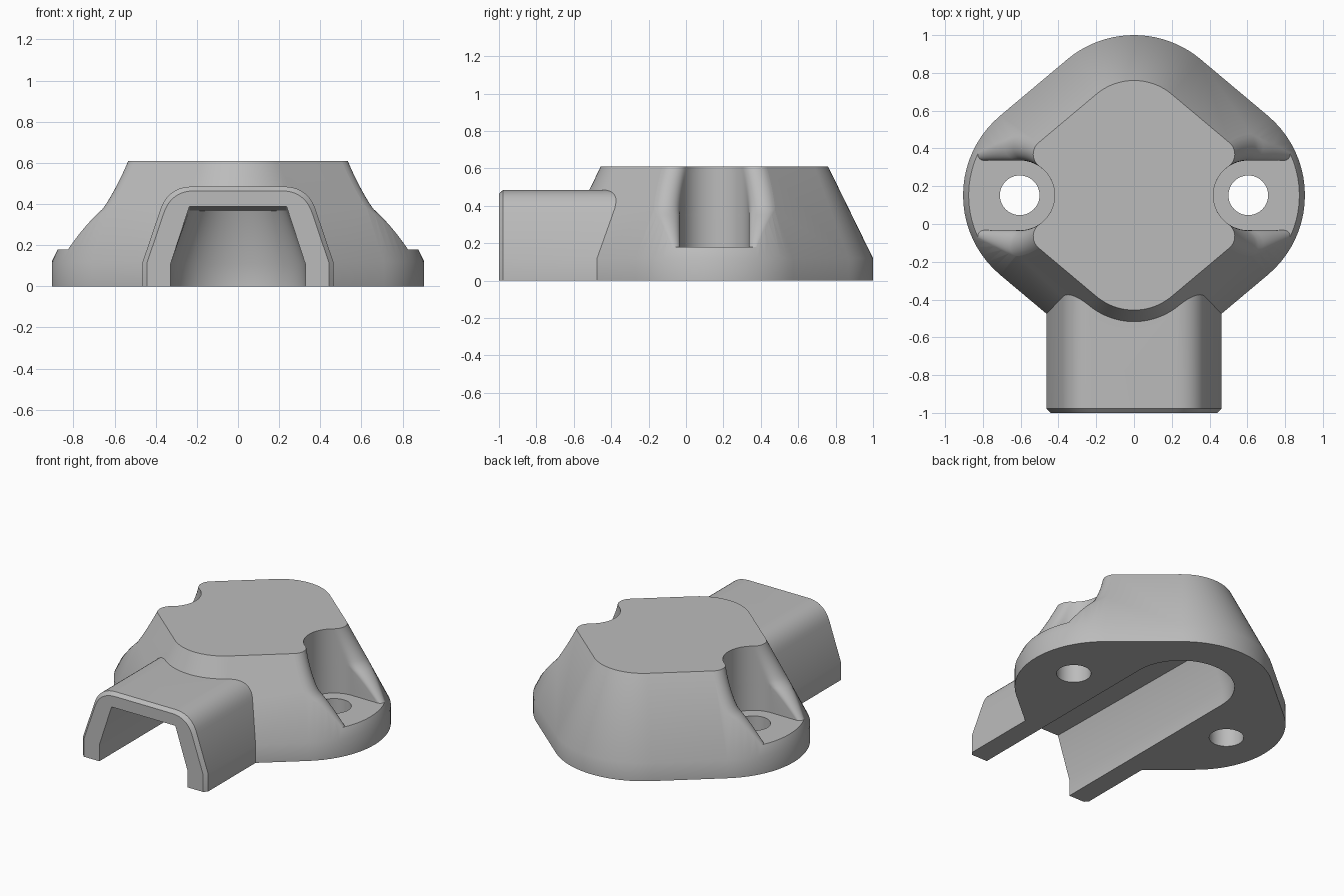
import bpy, bmesh
from math import sin, cos, pi, atan2, hypot, radians

if "Cube" in bpy.data.objects:
    bpy.data.objects.remove(bpy.data.objects["Cube"])

CY = 0.152                        # centre of the body in y
SIDE, END = 0.355, 0.298          # rhombus half diagonals
CORNER, SLOPE = 0.55, 0.49        # corner radius and inward slope of the walls
RIM, LEDGE, TOP = 0.12, 0.18, 0.61
HOLE_X, SLOT = 0.605, 0.185
TILT = radians(50)                # direction of the straight wall normals

grey = bpy.data.materials.new("plain_grey")
grey.use_nodes = True
grey.diffuse_color = (0.5, 0.5, 0.5, 1)
grey.node_tree.nodes["Principled BSDF"].inputs["Base Color"].default_value = (0.5, 0.5, 0.5, 1)


def loft(name, rings):
    """Closed solid through rings that have equal point counts."""
    bm = bmesh.new()
    loops = [[bm.verts.new(p) for p in ring] for ring in rings]
    n = len(loops[0])
    for a, b in zip(loops, loops[1:]):
        for i in range(n):
            j = (i + 1) % n
            bm.faces.new((a[i], a[j], b[j], b[i]))
    bm.faces.new(loops[0][::-1])
    bm.faces.new(loops[-1])
    bmesh.ops.remove_doubles(bm, verts=bm.verts, dist=1e-5)
    bmesh.ops.recalc_face_normals(bm, faces=bm.faces)
    mesh = bpy.data.meshes.new(name)
    bm.to_mesh(mesh)
    bm.free()
    mesh.materials.append(grey)
    obj = bpy.data.objects.new(name, mesh)
    bpy.context.collection.objects.link(obj)
    return obj


def radius_at(z):
    return CORNER - SLOPE * max(0, z - RIM)


def body_ring(z, steps=20):
    r, pts = radius_at(z), []
    corners = ((SIDE, 0, -TILT, TILT), (0, END, TILT, pi - TILT),
               (-SIDE, 0, pi - TILT, pi + TILT), (0, -END, pi + TILT, 2 * pi - TILT))
    for cx, cy, a0, a1 in corners:
        for i in range(steps + 1):
            a = a0 + (a1 - a0) * i / steps
            pts.append((cx + r * cos(a), CY + cy + r * sin(a), z))
    return pts


def scallop_ring(z, side):
    """Slot around a screw hole whose mouth flares into the body wall."""
    f = 0.03 + 0.05 * min(1, (z - LEDGE) / 0.2)
    r = radius_at(z) - f

    def centre(s):
        a, t = min(s, TILT), max(0, s - TILT)
        return SIDE + r * cos(a) - t * sin(a), r * sin(a) + t * cos(a), a

    lo, hi = 0, 1.4
    for _ in range(40):
        mid = (lo + hi) / 2
        x, y, a = centre(mid)
        if hypot(min(0, x - HOLE_X), y) < SLOT + f:
            lo = mid
        else:
            hi = mid
    x, y, a = centre(lo)
    turn = atan2(-y, max(0, HOLE_X - x))
    half = [(x + (f + 0.5) * cos(a), y + (f + 0.5) * sin(a))]
    for i in range(13):
        b = a + (turn - a) * i / 12
        half.append((x + f * cos(b), y + f * sin(b)))
    start = turn + pi
    for i in range(17):
        b = start + (pi - start) * i / 16
        half.append((HOLE_X + SLOT * cos(b), SLOT * sin(b)))
    full = half + [(px, -py) for px, py in half[-2::-1]]
    return [(side * px, CY + py, z) for px, py in full]


def tube_ring(y, sx=1, sz=1):
    half = [(0.463, 0), (0.463, 0.12)]
    p, q, s = (0.38, 0.365), (0.343, 0.485), (0.22, 0.485)
    for i in range(11):           # rounded shoulder
        t = i / 10
        half.append(tuple((1 - t) ** 2 * p[k] + 2 * t * (1 - t) * q[k] + t * t * s[k] for k in (0, 1)))
    full = half + [(-x, z) for x, z in half[::-1]]
    return [(x * sx, y, z * sz) for x, z in full]


def tunnel_ring(w, height, fall=0):
    """U-shaped outline, open at the front and round at the back."""
    pts = [(w, -1.1)] + [(w * cos(pi * i / 32), 0.44 + w * sin(pi * i / 32)) for i in range(33)] + [(-w, -1.1)]
    return [(x, y, height - fall * (y + 1)) for x, y in pts]


def hole_ring(x, z):
    return [(x + 0.105 * cos(pi * i / 24), CY + 0.105 * sin(pi * i / 24), z) for i in range(48)]


# Tapered body and the channel housing joined to it
body = loft("tapered_cover", [body_ring(z) for z in (0, RIM, TOP)])
helpers = [(loft("channel_housing", [tube_ring(-1, 0.955, 0.957), tube_ring(-0.978), tube_ring(-0.25)]), "UNION")]

# Cutters for scallops, screw holes and the cable channel
levels = [LEDGE + (TOP + 0.01 - LEDGE) * i / 18 for i in range(19)]
for side in (1, -1):
    helpers.append((loft("scallop_cutter", [scallop_ring(z, side) for z in levels]), "DIFFERENCE"))
    helpers.append((loft("hole_cutter", [hole_ring(side * HOLE_X, z) for z in (-0.1, 0.5)]), "DIFFERENCE"))
tunnel = [tunnel_ring(0.327, -0.1), tunnel_ring(0.327, 0.11), tunnel_ring(0.236, 0.388, 0.013)]
helpers.append((loft("channel_cutter", tunnel), "DIFFERENCE"))

for obj, operation in helpers:
    mod = body.modifiers.new(obj.name, "BOOLEAN")
    mod.object, mod.operation, mod.solver = obj, operation, "EXACT"
    obj.hide_render = True

# Bake the cuts and smooth the curved walls
graph = bpy.context.evaluated_depsgraph_get()
result = bpy.data.meshes.new_from_object(body.evaluated_get(graph))
body.modifiers.clear()
body.data = result
for obj, _ in helpers:
    bpy.data.objects.remove(obj)
bpy.ops.object.select_all(action="DESELECT")
body.select_set(True)
bpy.context.view_layer.objects.active = body
bpy.ops.object.shade_smooth_by_angle(angle=radians(30))
